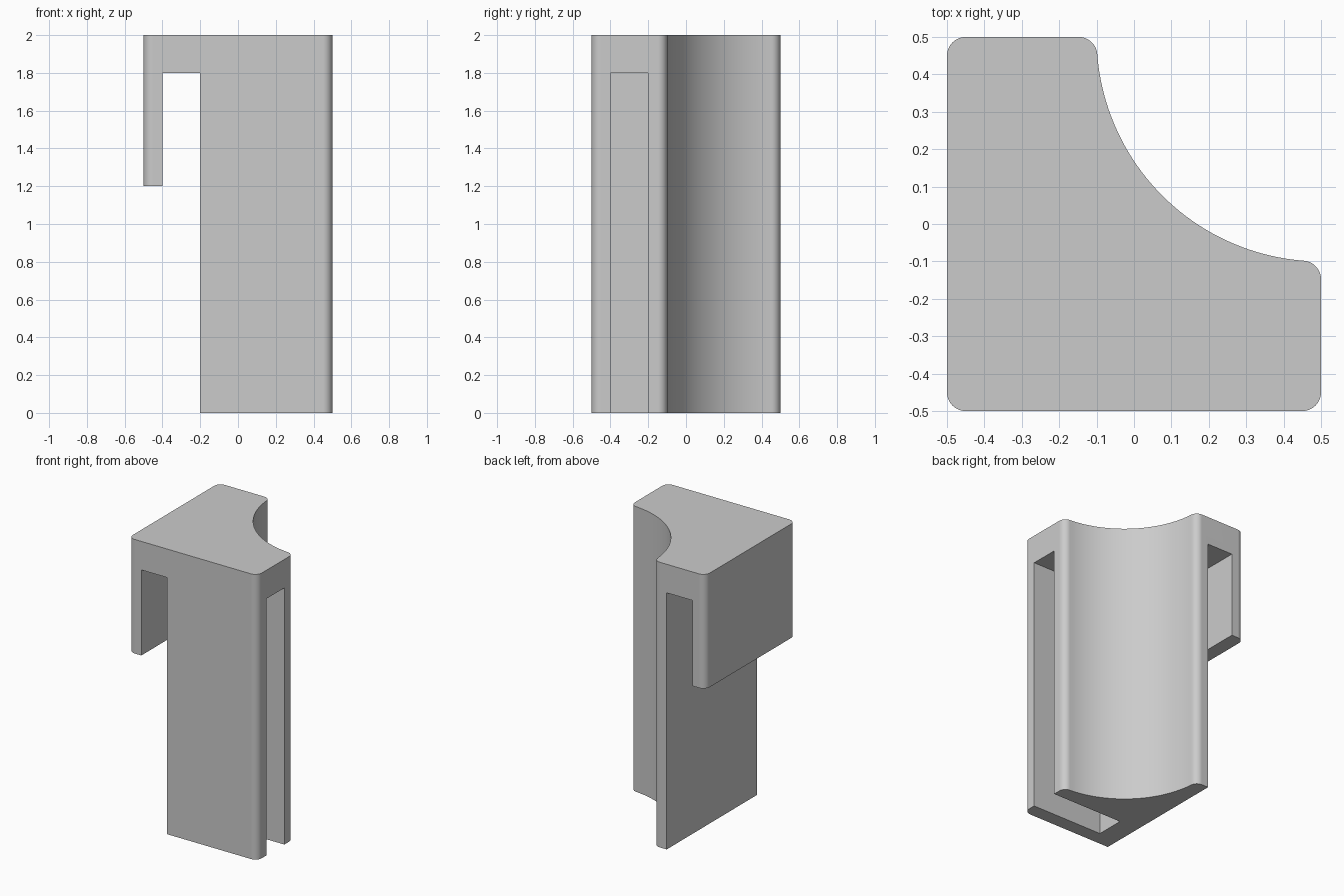
import bpy
import bmesh
from math import radians, sin, cos, asin, degrees, sqrt
from mathutils import Vector

cube = bpy.data.objects.get("Cube")
if cube:
    bpy.data.objects.remove(cube, do_unlink=True)

HEIGHT = 2.0
HALF = 0.5
FILLET = 0.05
SCOOP = 0.6
INNER = HALF - FILLET

grey = bpy.data.materials.new("light grey")
grey.use_nodes = True
grey.diffuse_color = (0.6, 0.6, 0.6, 1)
grey.node_tree.nodes["Principled BSDF"].inputs["Base Color"].default_value = (0.6, 0.6, 0.6, 1)


def arc(cx, cy, radius, start, end, steps):
    """Points along an arc, angles in degrees."""
    angles = [radians(start + (end - start) * i / steps) for i in range(steps + 1)]
    return [(cx + radius * cos(a), cy + radius * sin(a)) for a in angles]


def prism(name, points, offset):
    """Extrude a closed loop of 3D points along an offset."""
    bm = bmesh.new()
    face = bm.faces.new([bm.verts.new(p) for p in points])
    extruded = bmesh.ops.extrude_face_region(bm, geom=[face])["geom"]
    verts = [g for g in extruded if isinstance(g, bmesh.types.BMVert)]
    bmesh.ops.translate(bm, verts=verts, vec=Vector(offset))
    bmesh.ops.recalc_face_normals(bm, faces=bm.faces)
    mesh = bpy.data.meshes.new(name)
    bm.to_mesh(mesh)
    bm.free()
    mesh.materials.append(grey)
    obj = bpy.data.objects.new(name, mesh)
    bpy.context.collection.objects.link(obj)
    return obj


# Body outline: rounded square with a quarter-round scoop in the back corner
lip = HALF - sqrt(SCOOP ** 2 - FILLET ** 2) - FILLET
skip = degrees(asin(FILLET / SCOOP))
outline = (
    arc(-INNER, -INNER, FILLET, 180, 270, 10)
    + arc(INNER, -INNER, FILLET, 270, 360, 10)
    + arc(INNER, lip, FILLET, 0, 90, 10)
    + arc(HALF, HALF, SCOOP, 270 - skip, 180 + skip, 40)[1:-1]
    + arc(lip, INNER, FILLET, 0, 90, 10)
    + arc(-INNER, INNER, FILLET, 90, 180, 10)
)
body = prism("hooked_corner_bracket", [(x, y, 0) for x, y in outline], (0, 0, HEIGHT))

# Stepped cutter leaves the hanging hook on the right side
hook_profile = [(-0.7, -0.1), (-0.2, -0.1), (-0.2, 1.8),
                (-0.4, 1.8), (-0.4, 1.2), (-0.7, 1.2)]
hook_cutter = prism("hook_cutter", [(x, -1, z) for x, z in hook_profile], (0, 2, 0))

# Slot cutter opens the left side and the underside
slot_profile = [(-0.4, -0.1), (-0.2, -0.1), (-0.2, 1.8), (-0.4, 1.8)]
slot_cutter = prism("slot_cutter", [(-0.05, y, z) for y, z in slot_profile], (1, 0, 0))

bpy.ops.object.select_all(action="DESELECT")
body.select_set(True)
bpy.context.view_layer.objects.active = body
for cutter in (hook_cutter, slot_cutter):
    cutter.hide_render = True
    cut = body.modifiers.new(cutter.name, "BOOLEAN")
    cut.operation = "DIFFERENCE"
    cut.solver = "EXACT"
    cut.object = cutter
    bpy.ops.object.modifier_apply(modifier=cut.name)
    bpy.data.objects.remove(cutter, do_unlink=True)

# Smooth rounds, sharp edges and flat faces
bpy.ops.object.shade_smooth_by_angle(angle=radians(30))
weighted = body.modifiers.new("flat_face_normals", "WEIGHTED_NORMAL")
weighted.keep_sharp = True
